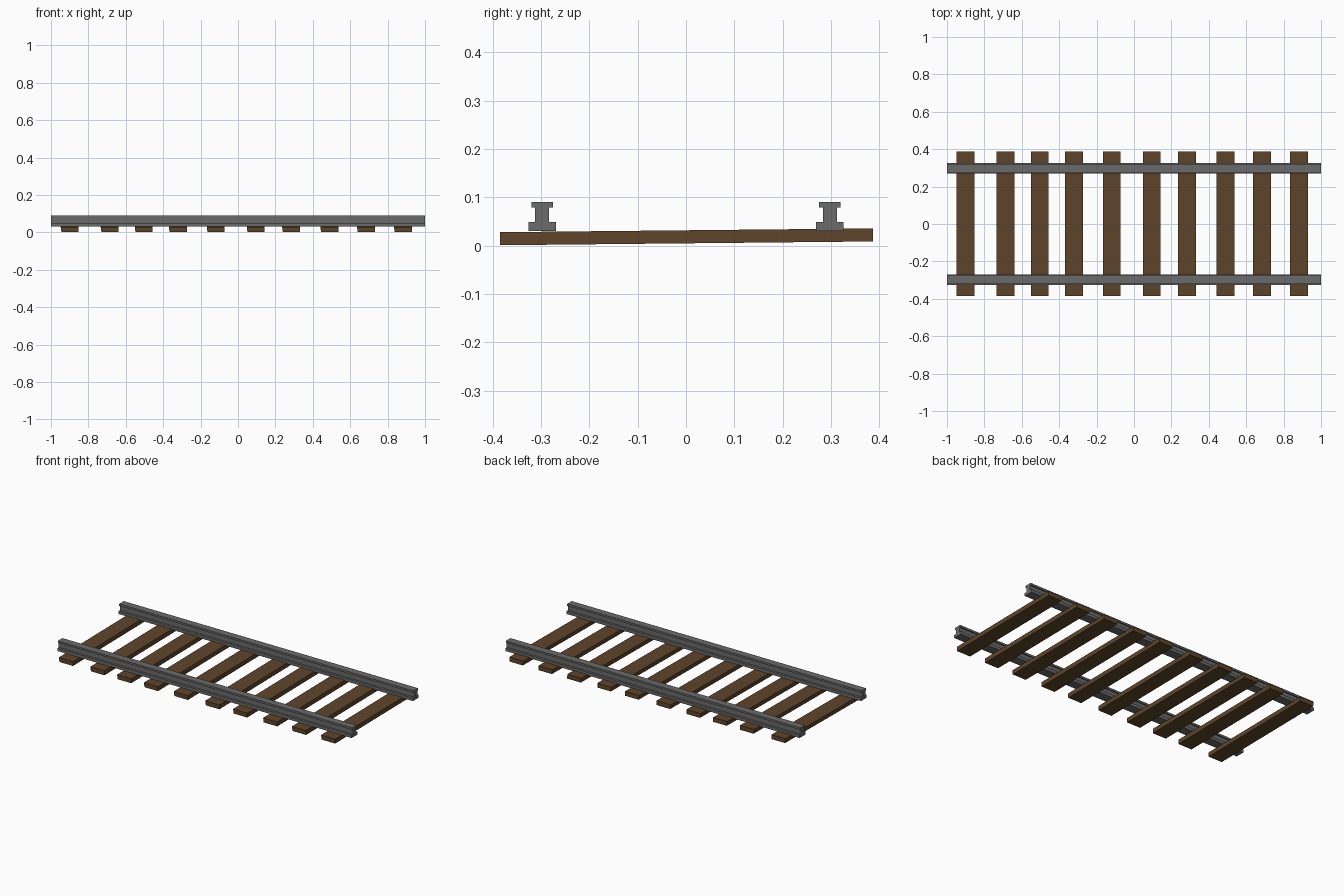
import bpy
import bmesh
import math
from mathutils import Matrix

cube = bpy.data.objects.get("Cube")
if cube:
    bpy.data.objects.remove(cube, do_unlink=True)


def make_material(name, rgb):
    mat = bpy.data.materials.new(name)
    mat.use_nodes = True
    mat.diffuse_color = (*rgb, 1)
    bsdf = mat.node_tree.nodes["Principled BSDF"]
    bsdf.inputs["Base Color"].default_value = (*rgb, 1)
    bsdf.inputs["Roughness"].default_value = 0.8
    return mat


def add_object(name, bm, mat):
    bmesh.ops.recalc_face_normals(bm, faces=bm.faces)
    mesh = bpy.data.meshes.new(name)
    bm.to_mesh(mesh)
    bm.free()
    mesh.materials.append(mat)
    obj = bpy.data.objects.new(name, mesh)
    bpy.context.collection.objects.link(obj)
    return obj


wood = make_material("brown wood", (0.112, 0.058, 0.024))
steel = make_material("grey steel", (0.145, 0.145, 0.145))

# Rails: an I-shaped section extruded along x
half_section = [(0.028, 0.031), (0.028, 0.049), (0.0145, 0.049),
                (0.0145, 0.079), (0.022, 0.079), (0.022, 0.091)]
section = half_section + [(-y, z) for y, z in reversed(half_section)]


def add_rail(name, y_centre):
    bm = bmesh.new()
    face = bm.faces.new([bm.verts.new((-1, y_centre + y, z)) for y, z in section])
    end = bmesh.ops.extrude_face_region(bm, geom=[face])["geom"]
    moved = [v for v in end if isinstance(v, bmesh.types.BMVert)]
    bmesh.ops.translate(bm, verts=moved, vec=(2, 0, 0))
    add_object(name, bm, steel)


add_rail("front_rail", -0.2975)
add_rail("back_rail", 0.2975)

# Sleepers: unevenly spaced planks, rising slightly toward the back
sleeper_x = [-0.9, -0.686, -0.504, -0.322, -0.119,
             0.095, 0.284, 0.488, 0.684, 0.882]
tilt = Matrix.Rotation(math.radians(0.58), 4, "X")
for i, x in enumerate(sleeper_x):
    bm = bmesh.new()
    bmesh.ops.create_cube(bm, size=1, matrix=Matrix.Diagonal((0.096, 0.772, 0.027, 1)))
    # Narrow the underside a little on one side
    for v in bm.verts:
        if v.co.z < 0 and v.co.x < 0:
            v.co.x += 0.004
    bm.transform(Matrix.Translation((x, 0.001, 0.0185)) @ tilt)
    add_object(f"sleeper_{i + 1}", bm, wood)
